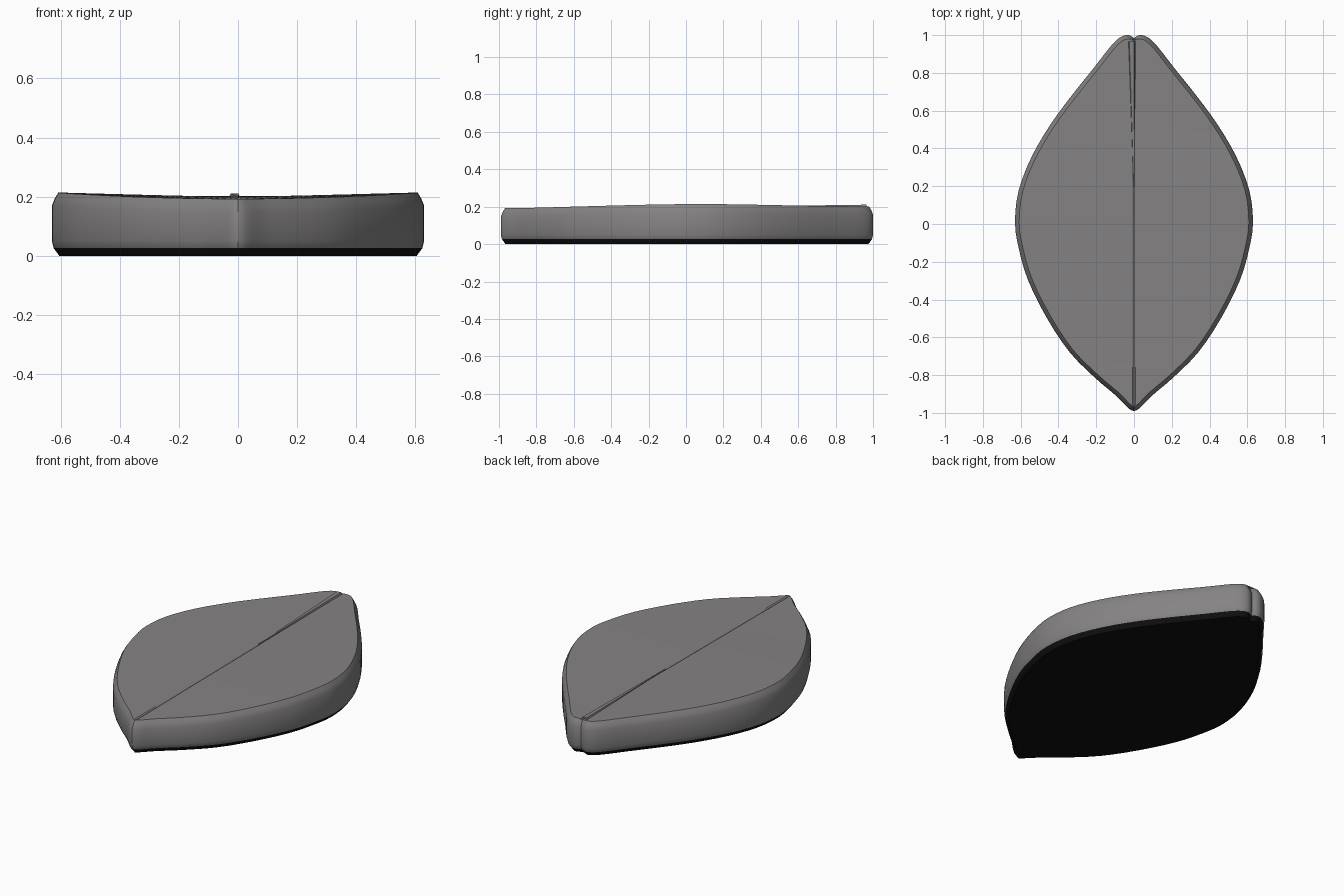
import bpy, bmesh
from mathutils import Vector

cube = bpy.data.objects.get("Cube")
if cube:
    bpy.data.objects.remove(cube, do_unlink=True)


def make_material(name, rgb):
    mat = bpy.data.materials.new(name)
    mat.use_nodes = True
    mat.diffuse_color = (*rgb, 1)
    bsdf = next(n for n in mat.node_tree.nodes if n.type == "BSDF_PRINCIPLED")
    bsdf.inputs["Base Color"].default_value = (*rgb, 1)
    bsdf.inputs["Roughness"].default_value = 0.8
    return mat


def finish(bm, name, materials):
    bmesh.ops.recalc_face_normals(bm, faces=bm.faces)
    mesh = bpy.data.meshes.new(name)
    bm.to_mesh(mesh)
    bm.free()
    for mat in materials:
        mesh.materials.append(mat)
    obj = bpy.data.objects.new(name, mesh)
    bpy.context.collection.objects.link(obj)
    bpy.ops.object.select_all(action="DESELECT")
    bpy.context.view_layer.objects.active = obj
    obj.select_set(True)
    bpy.ops.object.shade_smooth_by_angle(angle=0.5)
    return obj


def smooth_path(points, steps):
    """Catmull-Rom curve through the points."""
    pts = [Vector(p) for p in points]
    pts = [pts[0]] + pts + [pts[-1]]
    out = []
    for a, b, c, d in zip(pts, pts[1:], pts[2:], pts[3:]):
        for s in range(steps):
            t = s / steps
            out.append(b + (c - a) * (t / 2) + (2 * a - 5 * b + 4 * c - d) * (t * t / 2)
                       + (3 * b - a - 3 * c + d) * (t ** 3 / 2))
    return out + [pts[-1]]


def top_z(x, y):
    return 0.197 + 0.018 * (x / 0.63) ** 2 + 0.005 * y


grey = make_material("warm grey", (0.235, 0.225, 0.228))
black = make_material("black underside", (0.005, 0.005, 0.005))

# Half outline of the leaf, from the front tip to the notch in the back tip
half = smooth_path([(0, -0.99), (0.03, -0.975), (0.1, -0.905), (0.2, -0.82), (0.34, -0.68),
                    (0.46, -0.5), (0.56, -0.3), (0.61, -0.13), (0.63, 0.01), (0.61, 0.18),
                    (0.54, 0.36), (0.44, 0.53), (0.33, 0.68), (0.21, 0.83), (0.12, 0.945),
                    (0.07, 0.99), (0.03, 1.0), (0, 0.985)], 3)
n = len(half)
outline = half + [Vector((-p.x, p.y)) for p in half[-2:0:-1]]
count = len(outline)


def inset_point(i, amount):
    tangent = (outline[(i + 1) % count] - outline[i - 1]).normalized()
    return outline[i] + Vector((-tangent.y, tangent.x)) * amount


# Slab body: stacked rings with chamfered lower and upper edges
bm = bmesh.new()
levels = [(0.025, 0.0), (0.006, 0.026), (0.0, 0.05), (0.0, 0.165), (0.01, 0.19), (0.022, None)]
rings = []
for amount, z in levels:
    ring = []
    for i in range(count):
        p = inset_point(i, amount)
        if i in (0, n - 1):
            p.x = 0
        rim = top_z(p.x, p.y)
        height = rim if z is None else (z if z < 0.1 else z + rim - 0.21)
        ring.append(bm.verts.new((p.x, p.y, height)))
    rings.append(ring)
for level, (low, high) in enumerate(zip(rings, rings[1:])):
    for i in range(count):
        j = (i + 1) % count
        face = bm.faces.new((low[i], low[j], high[j], high[i]))
        face.material_index = 1 if level == 0 else 0

# Underside
bm.faces.new(rings[0]).material_index = 1

# Upper face with a fine groove along the midrib
top = rings[-1]
rows = []
for k in range(1, n - 1):
    right, left = top[k], top[count - k]
    w, y = min(0.007, right.co.x / 2), right.co.y
    mid = [bm.verts.new((x, y, top_z(x, y) - dip)) for x, dip in ((w, 0), (0, 0.005), (-w, 0))]
    rows.append([right, *mid, left])
for a, b in zip(rows, rows[1:]):
    for c in range(4):
        bm.faces.new((a[c], b[c], b[c + 1], a[c + 1]))
for tip, row in ((top[0], rows[0]), (top[n - 1], rows[-1])):
    for c in range(4):
        bm.faces.new((tip, row[c], row[c + 1]))
finish(bm, "leaf_slab", [grey, black])

# Low midrib ridge that tapers away from the back tip
bm = bmesh.new()
sections = []
steps = 8
for s in range(steps + 1):
    t = s / steps
    y = 0.965 - 0.77 * t
    w, h, cx = 0.021 - 0.018 * t, 0.009 - 0.007 * t, -0.012 * (1 - t)
    z = top_z(0, y)
    profile = ((-w, -0.008), (-w * 0.6, h), (w * 0.6, h), (w, -0.008))
    sections.append([bm.verts.new((cx + x, y, z + dz)) for x, dz in profile])
for a, b in zip(sections, sections[1:]):
    for c in range(4):
        d = (c + 1) % 4
        bm.faces.new((a[c], a[d], b[d], b[c]))
bm.faces.new(sections[0])
bm.faces.new(sections[-1])
finish(bm, "midrib_ridge", [grey])
